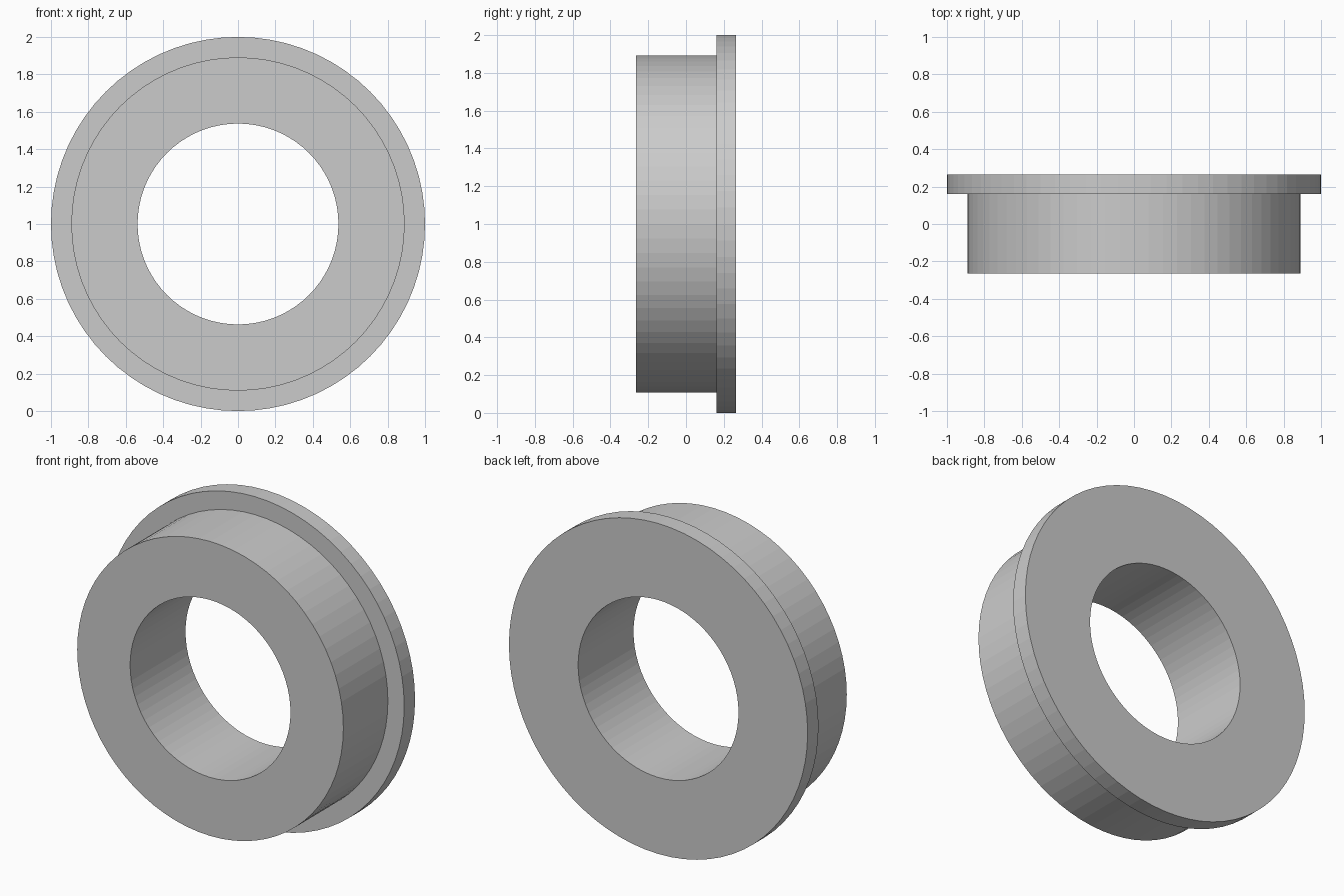
import bpy
import bmesh
from math import cos, sin, tau

if "Cube" in bpy.data.objects:
    bpy.data.objects.remove(bpy.data.objects["Cube"])

SIDES = 72
BORE, BODY, FLANGE = 0.537, 0.891, 1.0
FRONT, STEP, BACK = -0.265, 0.161, 0.265

# Closed cross-section of the bushing wall: (radius, y)
profile = [(BORE, FRONT), (BODY, FRONT), (BODY, STEP),
           (FLANGE, STEP), (FLANGE, BACK), (BORE, BACK)]

# Revolve the section around the y axis at height 1
bm = bmesh.new()
rings = []
for i in range(SIDES):
    a = tau * i / SIDES
    rings.append([bm.verts.new((r * cos(a), y, 1 + r * sin(a))) for r, y in profile])
for i in range(SIDES):
    here, after = rings[i], rings[(i + 1) % SIDES]
    for j in range(len(profile)):
        k = (j + 1) % len(profile)
        bm.faces.new((here[j], here[k], after[k], after[j]))
bmesh.ops.recalc_face_normals(bm, faces=bm.faces)

# Flanged bushing, flat shaded
mesh = bpy.data.meshes.new("flanged_bushing")
bm.to_mesh(mesh)
bm.free()
bpy.context.collection.objects.link(bpy.data.objects.new("flanged_bushing", mesh))
